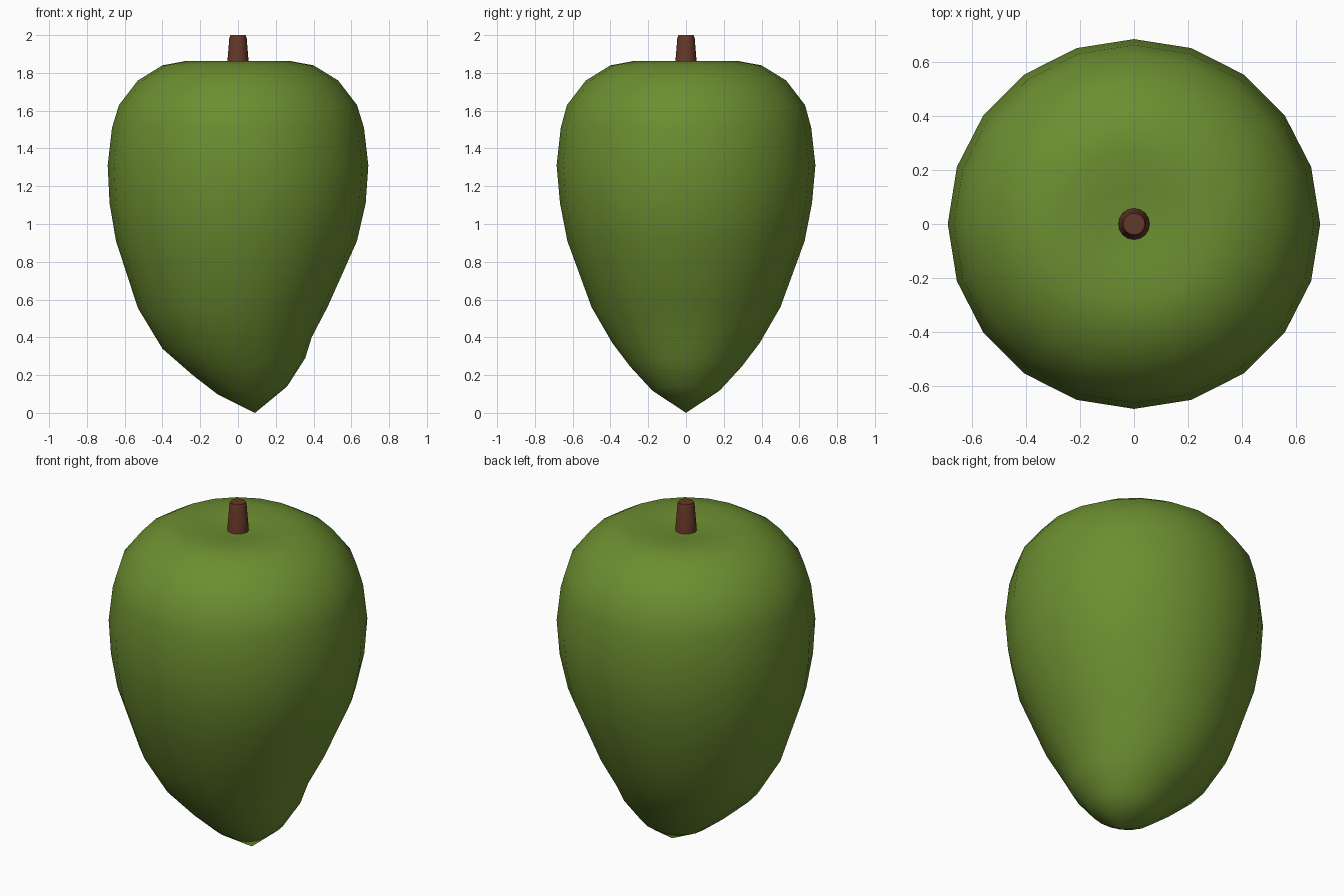
import bpy, bmesh, math

if "Cube" in bpy.data.objects:
    bpy.data.objects.remove(bpy.data.objects["Cube"])


def material(name, rgb):
    m = bpy.data.materials.new(name)
    m.diffuse_color = (*rgb, 1)
    m.use_nodes = True
    m.node_tree.nodes["Principled BSDF"].inputs["Base Color"].default_value = m.diffuse_color
    return m


def loft(name, rings, start, end, n, mat):
    """Skin tilted elliptical rings (cx, rx, ry, z, tilt) between two end points, bottom to top."""
    bm = bmesh.new()
    loops = []
    for cx, rx, ry, z, tilt in rings:
        loop = []
        for i in range(n):
            a = 2 * math.pi * i / n
            c, s = math.cos(a), math.sin(a)
            loop.append(bm.verts.new((cx + rx * c, ry * s, z + tilt * c)))
        loops.append(loop)
    first, last = bm.verts.new(start), bm.verts.new(end)
    for i in range(n):
        j = (i + 1) % n
        bm.faces.new((first, loops[0][j], loops[0][i]))
        bm.faces.new((last, loops[-1][i], loops[-1][j]))
        for lo, hi in zip(loops, loops[1:]):
            bm.faces.new((lo[i], lo[j], hi[j], hi[i]))
    bmesh.ops.recalc_face_normals(bm, faces=bm.faces)
    me = bpy.data.meshes.new(name)
    bm.to_mesh(me)
    bm.free()
    me.materials.append(mat)
    ob = bpy.data.objects.new(name, me)
    bpy.context.collection.objects.link(ob)
    bpy.ops.object.select_all(action='DESELECT')
    ob.select_set(True)
    bpy.context.view_layer.objects.active = ob
    bpy.ops.object.shade_smooth_by_angle(angle=math.radians(50))
    return ob


green = material("fruit green", (0.150, 0.270, 0.030))
brown = material("stem brown", (0.130, 0.038, 0.021))

# Fruit body: lower rings lean towards +x, top is slightly dimpled
body = [
    (0.075, 0.185, 0.18, 0.12, 0.02),
    (0.058, 0.298, 0.295, 0.245, 0.045),
    (-0.005, 0.395, 0.39, 0.37, 0.03),
    (-0.027, 0.503, 0.50, 0.56, 0.005),
    (-0.008, 0.638, 0.628, 0.91, 0),
    (-0.002, 0.678, 0.667, 1.11, 0),
    (0, 0.69, 0.685, 1.31, 0),
    (0, 0.667, 0.663, 1.51, 0),
    (0, 0.63, 0.63, 1.63, 0),
    (0, 0.53, 0.53, 1.76, 0),
    (0, 0.40, 0.40, 1.84, 0),
    (0, 0.28, 0.28, 1.862, 0),
    (0, 0.14, 0.14, 1.845, 0),
]
loft("fruit_body", body, (0.09, 0, 0), (0, 0, 1.83), 20, green)

# Tapered stem with a small bevelled top
stem = [
    (0, 0.061, 0.061, 1.80, 0),
    (0, 0.046, 0.046, 1.985, 0),
    (0, 0.040, 0.040, 2.0, 0),
]
loft("stem", stem, (0, 0, 1.80), (0, 0, 2.0), 16, brown)
